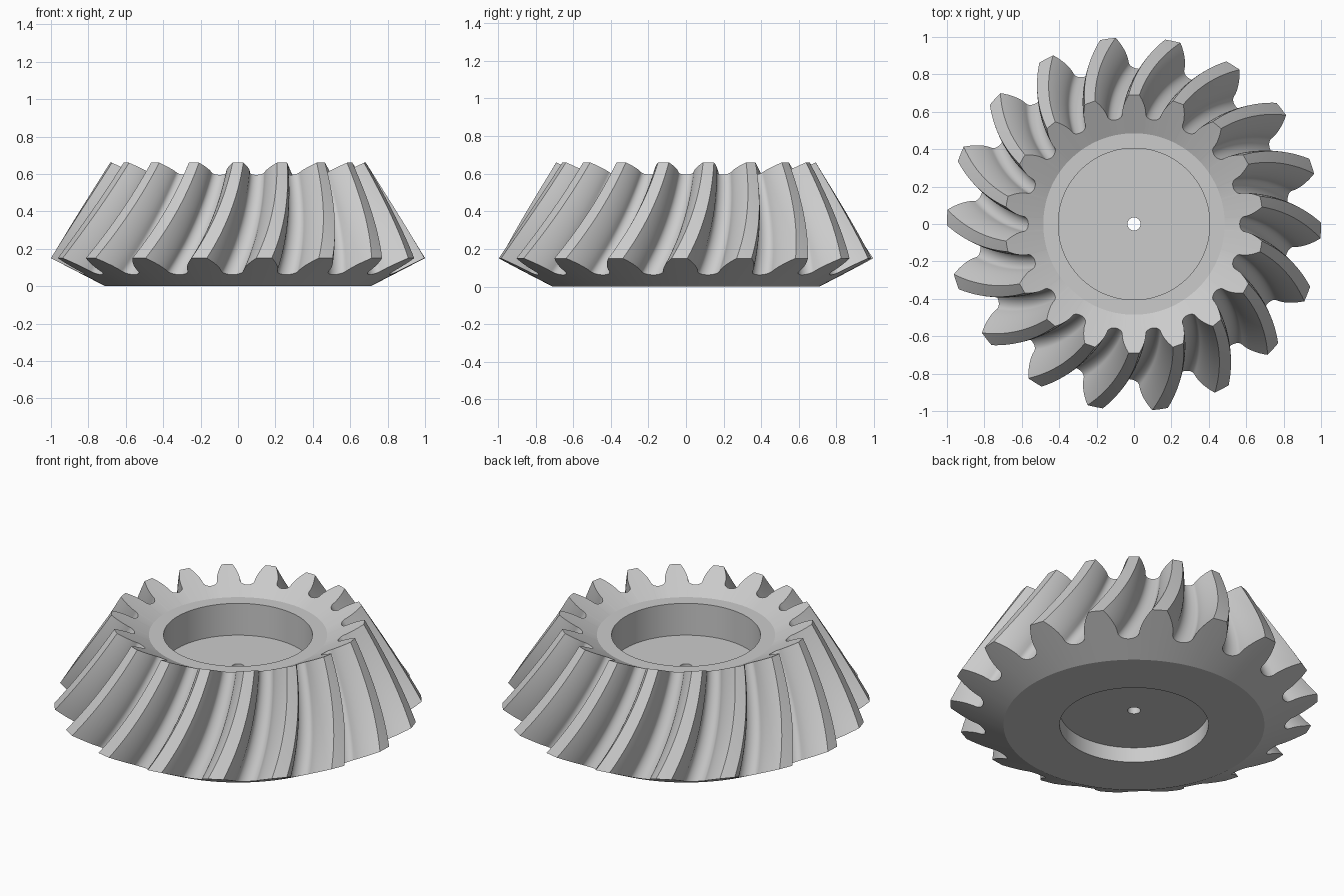
import bpy, bmesh
from math import radians, sin, cos, pi

cube = bpy.data.objects.get("Cube")
if cube:
    bpy.data.objects.remove(cube, do_unlink=True)

TEETH = 18
PITCH = 360 / TEETH
STEPS = 14                      # sections along each tooth
START, TWIST = 10, -12          # tip angle at the small end, sweep to the large end
SLOPE = 0.517                   # rise of the end cones


def lerp(a, b, t):
    return a + (b - a) * t


# Half tooth, from tip centre to gap centre: (degrees, height share)
half = [(0, 1)]
for i in range(9):              # curved flank
    u = 1 - i / 8
    half.append((6.1 - 3.7 * u ** 1.5, lerp(0.22, 1, u)))
for i in range(1, 9):           # rounded root
    a = i / 8 * pi / 2
    half.append((10 - 3.9 * cos(a), 0.22 * (1 - sin(a))))
tooth = [(-a, h) for a, h in reversed(half[1:-1])] + half
outline = [(a + PITCH * k, h) for k in range(TEETH) for a, h in tooth]


def ring(bm, root, tip, turn):
    """One closed ring; root and tip are (radius, z)."""
    verts = []
    for a, h in outline:
        r, z = lerp(root[0], tip[0], h), lerp(root[1], tip[1], h)
        w = radians(a + turn)
        verts.append(bm.verts.new((r * cos(w), r * sin(w), z)))
    return verts


def plain(bm, r, z, turn):
    return ring(bm, (r, z), (r, z), turn)


bm = bmesh.new()
rings = []

# Spiral teeth, small end to large end
tip_s, tip_l = (0.69, 0.66), (1.0, 0.15)
root_s = (0.565, tip_s[1] - (tip_s[0] - 0.565) * SLOPE)
root_l = (0.83, tip_l[1] - (tip_l[0] - 0.83) * SLOPE)
for i in range(STEPS + 1):
    t = i / STEPS
    root = [lerp(a, b, t) for a, b in zip(root_s, root_l)]
    tip = [lerp(a, b, t) for a, b in zip(tip_s, tip_l)]
    rings.append(ring(bm, root, tip, START + TWIST * (0.65 * t + 0.35 * t * t)))

# Back cone, underside and lower recess
for r, z in ((0.71, 0), (0.405, 0), (0.405, 0.09)):
    rings.append(plain(bm, r, z, START + TWIST))

# Centre hole, web, upper bore and rim
for r, z in ((0.035, 0.09), (0.035, 0.365), (0.405, 0.365), (0.405, 0.556), (0.485, 0.556)):
    rings.append(plain(bm, r, z, START))

# Skin the rings into one closed body
n = len(outline)
for k, lower in enumerate(rings):
    upper = rings[(k + 1) % len(rings)]
    for i in range(n):
        j = (i + 1) % n
        bm.faces.new((lower[i], lower[j], upper[j], upper[i]))
bmesh.ops.recalc_face_normals(bm, faces=bm.faces)

mesh = bpy.data.meshes.new("spiral_bevel_gear")
bm.to_mesh(mesh)
bm.free()
gear = bpy.data.objects.new("spiral_bevel_gear", mesh)
bpy.context.collection.objects.link(gear)

# Plain grey metal
grey = bpy.data.materials.new("light_grey")
grey.use_nodes = True
colour = (0.6, 0.6, 0.6, 1)
grey.diffuse_color = colour
grey.node_tree.nodes["Principled BSDF"].inputs["Base Color"].default_value = colour
mesh.materials.append(grey)

# Smooth flanks, crisp edges
bpy.ops.object.select_all(action="DESELECT")
gear.select_set(True)
bpy.context.view_layer.objects.active = gear
bpy.ops.object.shade_smooth_by_angle(angle=radians(25))
